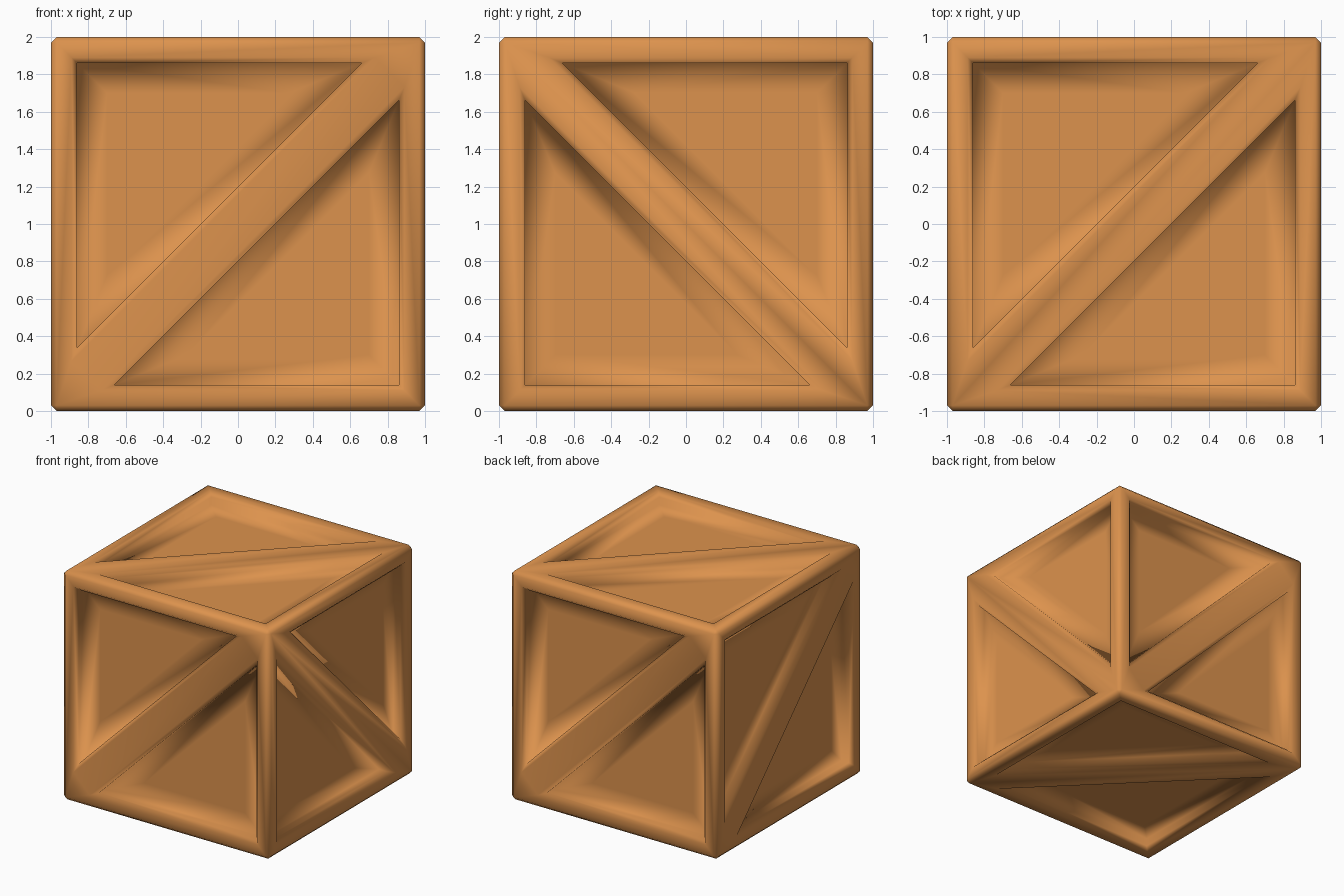
import bpy, bmesh, math
from mathutils import Vector

if "Cube" in bpy.data.objects:
    bpy.data.objects.remove(bpy.data.objects["Cube"])

HALF = 1.0        # half the crate size
INNER = 0.86      # inner edge of the frame beams
BRACE = 0.20      # brace half width, measured along a face axis
CHAMFER = 0.03
DEPTH = 0.10      # recess of the panels

wood = bpy.data.materials.new("orange wood")
wood.diffuse_color = (0.72, 0.29, 0.075, 1)
wood.use_nodes = True
wood.node_tree.nodes["Principled BSDF"].inputs["Base Color"].default_value = wood.diffuse_color


def make_object(name, bm):
    bmesh.ops.recalc_face_normals(bm, faces=bm.faces)
    mesh = bpy.data.meshes.new(name)
    bm.to_mesh(mesh)
    bm.free()
    mesh.materials.append(wood)
    obj = bpy.data.objects.new(name, mesh)
    bpy.context.collection.objects.link(obj)
    return obj


def add_pocket(bm, n, u, v):
    """Triangular recess on one side of the brace, with chamfered rim
    and an inner loop on the panel that limits the soft shading."""
    rings = []
    for height, grow in ((0.02, CHAMFER + 0.02), (-CHAMFER, 0), (-DEPTH, 0),
                         (-DEPTH, -0.16)):
        a = INNER + grow
        c = BRACE - grow * math.sqrt(2)
        points = ((-a, c - a), (-a, a), (a - c, a))
        rings.append([bm.verts.new(n * (HALF + height) + u * p + v * q
                                   + Vector((0, 0, HALF))) for p, q in points])
    bm.faces.new(rings[0])
    bm.faces.new(rings[-1])
    for r, s in zip(rings, rings[1:]):
        for i in range(3):
            j = (i + 1) % 3
            bm.faces.new((r[i], r[j], s[j], s[i]))


X, Y, Z = Vector((1, 0, 0)), Vector((0, 1, 0)), Vector((0, 0, 1))

# Each side: outward direction, then two axes; the brace runs from -u-v to +u+v
sides = [(-Y, X, Z), (X, -Y, Z), (Y, -X, Z), (-X, -Y, Z), (Z, X, Y), (-Z, X, -Y)]

# Crate body with chamfered outer edges
bm = bmesh.new()
bmesh.ops.create_cube(bm, size=2 * HALF)
bmesh.ops.bevel(bm, geom=bm.edges[:], offset=CHAMFER, segments=1, affect='EDGES')
bmesh.ops.translate(bm, verts=bm.verts, vec=(0, 0, HALF))
crate = make_object("wooden_crate", bm)

# Recesses that leave the frame beams and diagonal braces standing
cut = bmesh.new()
for n, u, v in sides:
    add_pocket(cut, n, u, v)
    add_pocket(cut, n, v, u)
cutter = make_object("pocket_cutter", cut)
cutter.hide_render = True

mod = crate.modifiers.new("pockets", 'BOOLEAN')
mod.operation = 'DIFFERENCE'
mod.solver = 'EXACT'
mod.object = cutter
bpy.ops.object.select_all(action='DESELECT')
crate.select_set(True)
bpy.context.view_layer.objects.active = crate
bpy.ops.object.modifier_apply(modifier=mod.name)
bpy.data.objects.remove(cutter)

# Soft shading over all edges, as on the worn beams
bpy.ops.object.shade_smooth()
